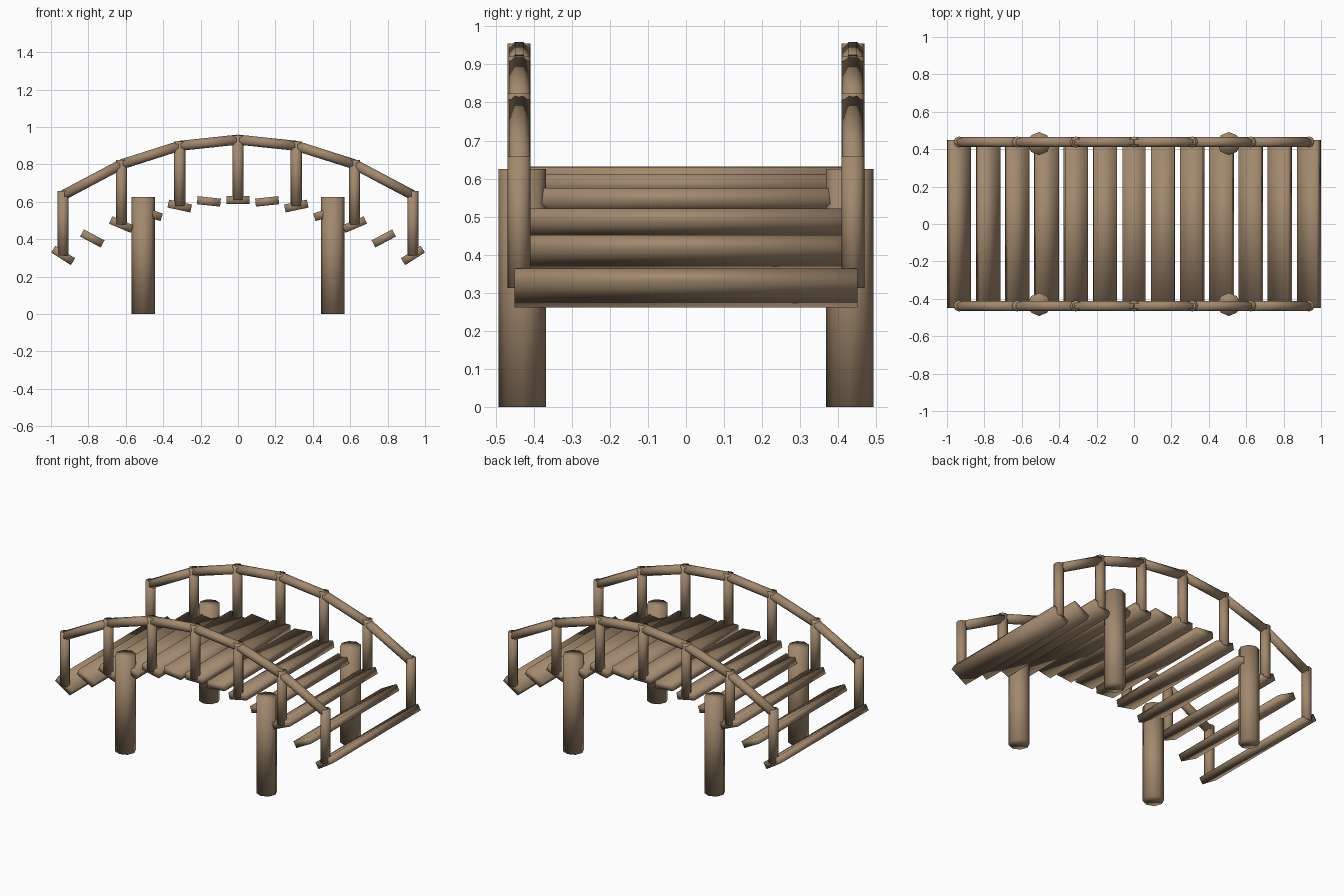
import bpy
from math import atan, pi
from mathutils import Matrix, Vector

cube = bpy.data.objects.get("Cube")
if cube:
    bpy.data.objects.remove(cube, do_unlink=True)

wood = bpy.data.materials.new("weathered_wood")
wood.use_nodes = True
wood.diffuse_color = (0.36, 0.25, 0.155, 1)
wood.node_tree.nodes["Principled BSDF"].inputs["Base Color"].default_value = wood.diffuse_color

SPAN = 0.935      # centre of the end planks
CROWN = 0.61      # deck height in the middle
DROP = 0.297      # fall of the deck towards each end
SIDE_Y = 0.438    # handrail line
RAIL_RISE = 0.322


def finish(name):
    obj = bpy.context.object
    obj.name = obj.data.name = name
    obj.data.materials.append(wood)
    bpy.ops.object.shade_smooth()
    return obj


def deck_z(x):
    return CROWN - DROP * (x / SPAN) ** 2


def log(name, start, end, radius, sides, spin=0.0):
    """Round timber between two points."""
    start, end = Vector(start), Vector(end)
    axis = end - start
    bpy.ops.mesh.primitive_cylinder_add(vertices=sides, radius=radius, depth=axis.length)
    obj = finish(name)
    obj.data.transform(Matrix.Rotation(spin, 4, 'Z'))
    obj.matrix_world = (Matrix.Translation((start + end) / 2)
                        @ axis.to_track_quat('Z', 'Y').to_matrix().to_4x4())


# Deck planks, each tilted up towards its end of the bridge
for i in range(13):
    x = SPAN * (i - 6) / 6
    tilt = atan(2 * DROP * x / SPAN ** 2)
    bpy.ops.mesh.primitive_cube_add(size=1, location=(x, 0, deck_z(x)))
    plank = finish(f"deck_plank_{i + 1}")
    plank.data.transform(Matrix.Diagonal((0.125, 0.9, 0.043, 1)))
    plank.rotation_euler.y = -tilt

for side, y in (("front", -SIDE_Y), ("back", SIDE_Y)):
    # Railing posts
    stations = [SPAN * (i - 3) / 3 for i in range(7)]
    for i, x in enumerate(stations):
        base = deck_z(x)
        log(f"{side}_railing_post_{i + 1}", (x, y, base), (x, y, base + 0.345), 0.03, 8)

    # Handrail segments between post tops
    for i, (a, b) in enumerate(zip(stations, stations[1:])):
        log(f"{side}_handrail_{i + 1}", (a, y, deck_z(a) + RAIL_RISE),
            (b, y, deck_z(b) + RAIL_RISE), 0.029, 8, pi / 8)

    # Support piles
    pile_y = 0.43 if y > 0 else -0.43
    for label, x in (("right", -0.507), ("left", 0.507)):
        log(f"{side}_{label}_pile", (x, pile_y, 0), (x, pile_y, 0.625), 0.062, 8)
